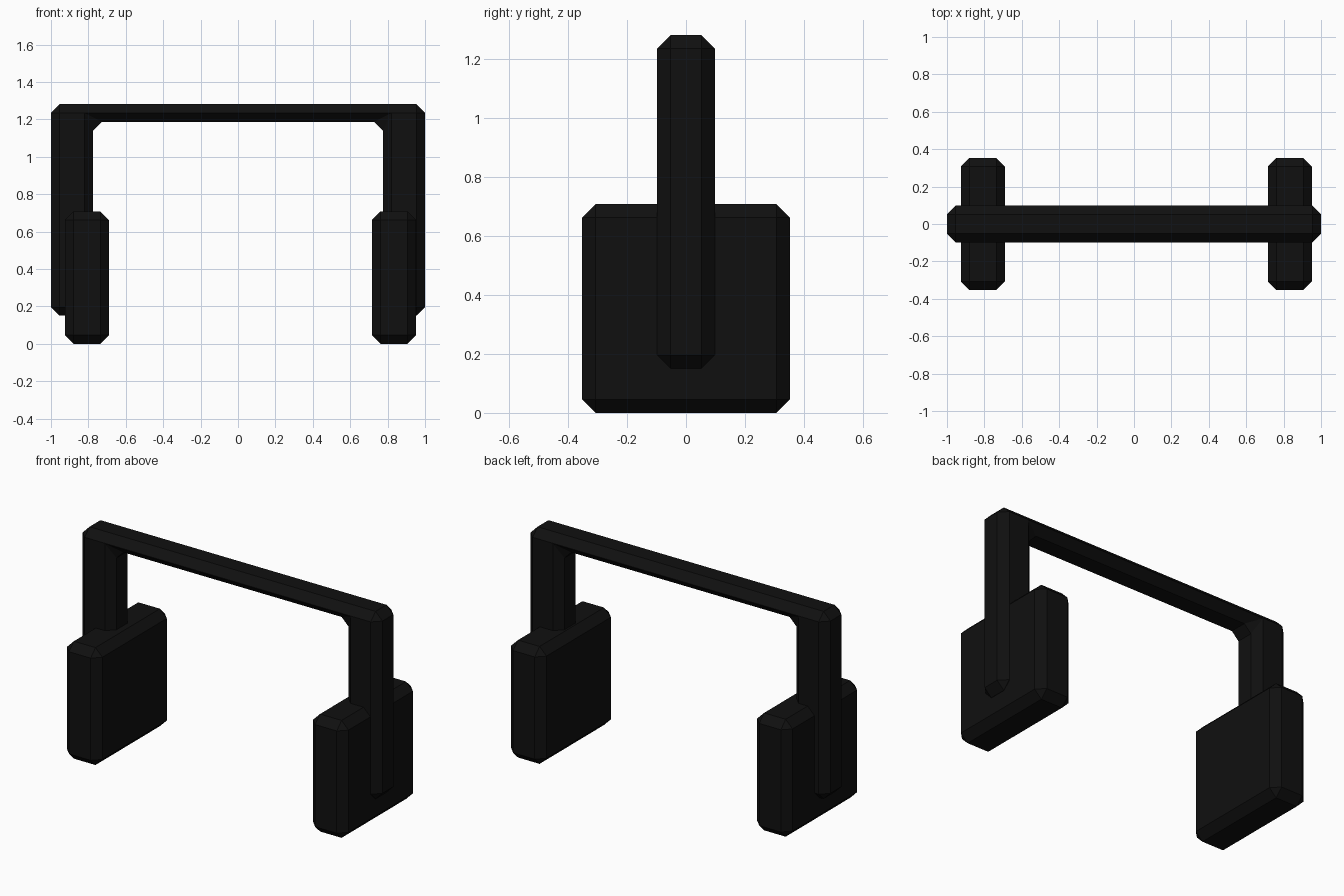
import bpy, bmesh

if "Cube" in bpy.data.objects:
    bpy.data.objects.remove(bpy.data.objects["Cube"])

BEVEL = 0.046

black = bpy.data.materials.new("black_plastic")
black.diffuse_color = (0.005, 0.005, 0.005, 1)
black.use_nodes = True
black.node_tree.nodes["Principled BSDF"].inputs["Base Color"].default_value = black.diffuse_color


def extruded(name, profile, half_depth):
    """Extrude an x-z outline along y and chamfer every edge."""
    bm = bmesh.new()
    face = bm.faces.new([bm.verts.new((x, -half_depth, z)) for x, z in profile])
    result = bmesh.ops.extrude_face_region(bm, geom=[face])
    moved = [v for v in result["geom"] if isinstance(v, bmesh.types.BMVert)]
    bmesh.ops.translate(bm, verts=moved, vec=(0, 2 * half_depth, 0))
    bmesh.ops.recalc_face_normals(bm, faces=bm.faces)
    mesh = bpy.data.meshes.new(name)
    bm.to_mesh(mesh)
    bm.free()
    mesh.materials.append(black)
    obj = bpy.data.objects.new(name, mesh)
    bpy.context.collection.objects.link(obj)
    mod = obj.modifiers.new("chamfer", 'BEVEL')
    mod.width = BEVEL
    mod.segments = 1
    mod.limit_method = 'ANGLE'
    mod.use_clamp_overlap = False
    return obj


# Headband: one upside-down U with thick arms and a thin top bar
extruded("headband", [(-1, 0.15), (-0.774, 0.15), (-0.774, 1.187), (0.774, 1.187),
                      (0.774, 0.15), (1, 0.15), (1, 1.281), (-1, 1.281)], 0.098)

# Ear cups: chamfered blocks, slightly off-centre as a pair
for name, x0, x1 in (("left_ear_cup", -0.926, -0.69), ("right_ear_cup", 0.716, 0.952)):
    extruded(name, [(x0, 0), (x1, 0), (x1, 0.708), (x0, 0.708)], 0.353)
